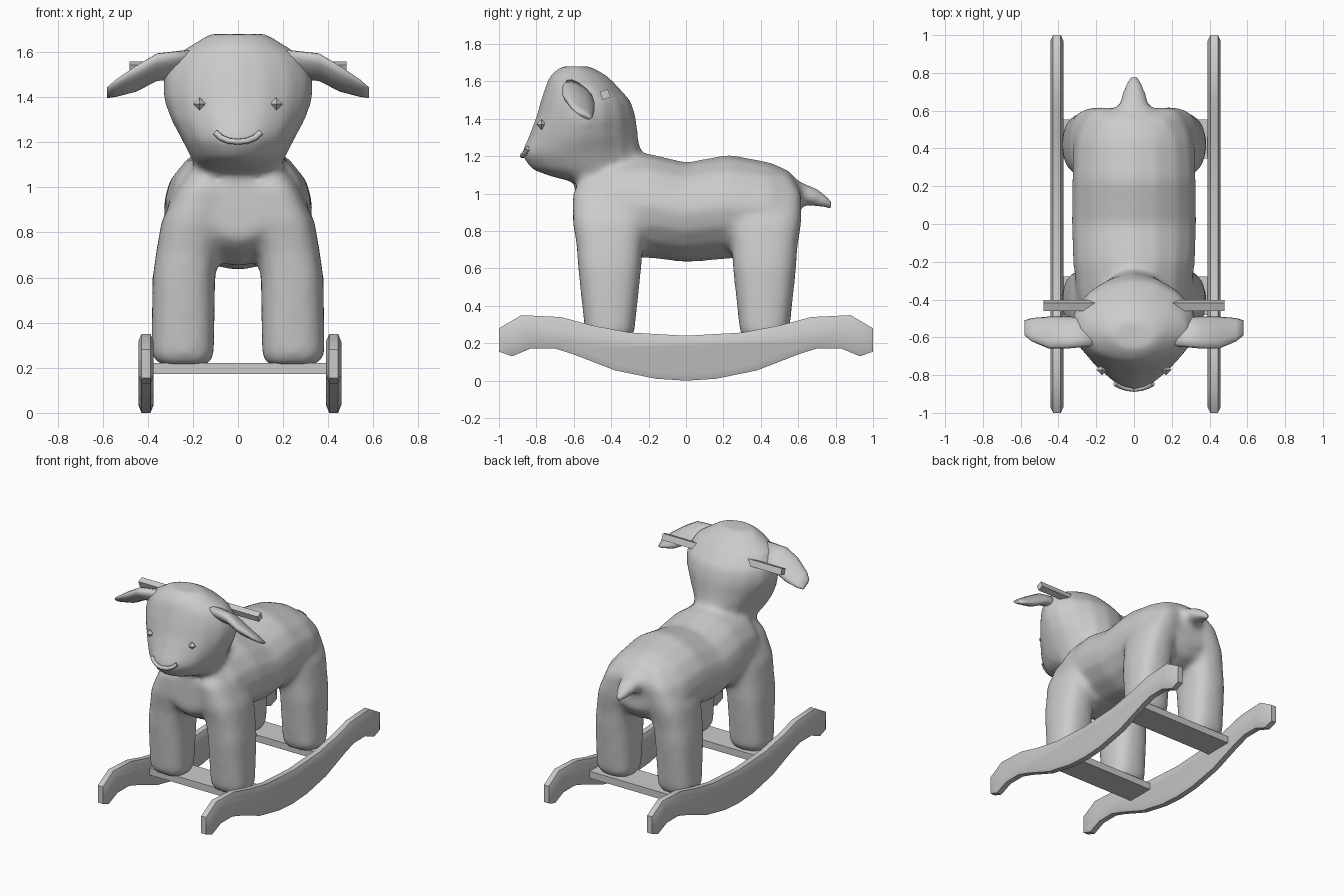
import bpy, bmesh
from math import cos, sin, pi, copysign, radians
from mathutils import Matrix, Vector

cube = bpy.data.objects.get("Cube")
if cube:
    bpy.data.objects.remove(cube, do_unlink=True)

grey = bpy.data.materials.new("plain_grey")
grey.use_nodes = True
colour = (0.6, 0.6, 0.6, 1)
grey.diffuse_color = colour
grey.node_tree.nodes["Principled BSDF"].inputs["Base Color"].default_value = colour


def add_object(name, bm, smooth=False):
    """Turn a bmesh into a named, coloured object."""
    bmesh.ops.recalc_face_normals(bm, faces=bm.faces)
    mesh = bpy.data.meshes.new(name)
    for face in bm.faces:
        face.smooth = smooth
    bm.to_mesh(mesh)
    bm.free()
    mesh.materials.append(grey)
    obj = bpy.data.objects.new(name, mesh)
    bpy.context.collection.objects.link(obj)
    return obj


def loft(bm, axis, rings, power=2.0, sides=16, flip=1):
    """Skin superellipse rings (centre, radius, radius) stacked along an axis."""
    across = [i for i in range(3) if i != axis]
    previous = first = None
    for centre, ra, rb in rings:
        loop = []
        for k in range(sides):
            angle = 2 * pi * k / sides
            p = Vector(centre)
            for i, r, t in zip(across, (ra, rb), (cos(angle), sin(angle))):
                p[i] += r * copysign(abs(t) ** (2 / power), t)
            p.x *= flip
            loop.append(bm.verts.new(p))
        if previous:
            for k in range(sides):
                n = (k + 1) % sides
                bm.faces.new((previous[k], previous[n], loop[n], loop[k]))
        first = first or loop
        previous = loop
    bm.faces.new(first)
    bm.faces.new(previous)


def add_box(name, centre, size, tilt=0):
    bm = bmesh.new()
    bmesh.ops.create_cube(bm, size=1)
    bmesh.ops.scale(bm, vec=size, verts=bm.verts)
    obj = add_object(name, bm)
    obj.location = centre
    obj.rotation_euler.x = tilt
    return obj


# Plush body: trunk, head with neck, tail and four legs fused into one skin
plush = bmesh.new()
trunk = [(-.595, .9, .14, .13), (-.54, .92, .23, .2), (-.42, .93, .3, .28),
         (-.2, .935, .325, .28), (0, .9, .333, .268), (.23, .93, .33, .28),
         (.45, .92, .32, .248), (.55, .92, .28, .205), (.605, .93, .2, .13)]
loft(plush, 1, [((0, y, z), rx, rz) for y, z, rx, rz in trunk], 1.9)

head = [(.95, -.41, .25, .18), (1.06, -.4, .2, .19), (1.09, -.48, .19, .24),
        (1.13, -.53, .21, .3), (1.21, -.56, .25, .325), (1.3, -.55, .3, .295),
        (1.4, -.535, .335, .27), (1.49, -.535, .335, .245), (1.58, -.56, .29, .19),
        (1.63, -.575, .21, .155), (1.68, -.59, .13, .08)]
loft(plush, 2, [((0, y, z), rx, ry) for z, y, rx, ry in head], 1.85)

tail = [(.46, .98, .19, .14), (.58, .99, .12, .09), (.64, .995, .08, .055),
        (.7, .98, .062, .052), (.75, .955, .045, .036), (.785, .935, .028, .022)]
loft(plush, 1, [((0, y, z), rx, rz) for y, z, rx, rz in tail], sides=12)

leg = [(.215, .24, .115, .105), (.26, .245, .14, .133), (.6, .24, .14, .17),
       (.72, .225, .138, .178), (.85, .2, .14, .2), (1.0, .15, .12, .2),
       (1.1, .1, .1, .14)]
for y in (-.408, .42):
    for side in (-1, 1):
        loft(plush, 2, [((x, y, z), rx, ry) for z, x, rx, ry in leg], 2.6, flip=side)

body = add_object("plush_body", plush, True)
remesh = body.modifiers.new("fuse", 'REMESH')
remesh.mode = 'VOXEL'
remesh.voxel_size = 0.02
remesh.use_smooth_shade = True
soften = body.modifiers.new("soften", 'SMOOTH')
soften.factor = 0.5
soften.iterations = 12

# Paired parts
ear = [(.2, -.57, 1.55, .075, .05), (.36, -.575, 1.53, .085, .046),
       (.45, -.575, 1.48, .085, .042), (.54, -.56, 1.445, .062, .024),
       (.58, -.55, 1.43, .04, .014)]
ear_slant = Matrix.Identity(4)
ear_slant[2][1] = -.5
ear_pivot = Matrix.Translation((0, .57, 0))

upper = [(1, .28), (.88, .35), (.67, .34), (.5, .295), (.3, .257)]
lower = [(.16, .01), (.38, .055), (.6, .14), (.7, .172), (.83, .172),
         (.93, .13), (1, .155)]
outline = ([(0, 0)] + lower + upper + [(0, .24)]
           + [(-y, z) for y, z in reversed(upper)]
           + [(-y, z) for y, z in reversed(lower)])

for side, label in ((1, "left"), (-1, "right")):
    # Floppy ear: leaf slanting down towards the back
    bm = bmesh.new()
    loft(bm, 0, [((x, y, z), ry, rz) for x, y, z, ry, rz in ear], sides=12, flip=side)
    bmesh.ops.transform(bm, matrix=ear_slant, space=ear_pivot, verts=bm.verts)
    add_object(label + "_ear", bm, True)

    # Handle stick
    add_box(label + "_handle", (side * .335, -.432, 1.53), (.29, .045, .045), radians(20))

    # Eye bead
    bm = bmesh.new()
    bmesh.ops.create_uvsphere(bm, u_segments=4, v_segments=2, radius=.028)
    eye = add_object(label + "_eye", bm)
    eye.location = (side * .17, -.772, 1.37)

    # Rocker runner: extruded outline whose sides swell gently
    bm = bmesh.new()
    x, rim, swell = side * .416 + .008, .04, .014
    face = bm.faces.new([bm.verts.new((x - rim / 2, y, z)) for y, z in outline])
    extruded = bmesh.ops.extrude_face_region(bm, geom=[face])
    moved = [v for v in extruded["geom"] if isinstance(v, bmesh.types.BMVert)]
    bmesh.ops.translate(bm, vec=(rim, 0, 0), verts=moved)
    bmesh.ops.recalc_face_normals(bm, faces=bm.faces)
    for cheek in [f for f in bm.faces if len(f.verts) == len(outline)]:
        bmesh.ops.inset_region(bm, faces=[cheek], thickness=.035, depth=swell)
    runner = add_object(label + "_rocker", bm, True)
    runner.data.set_sharp_from_angle(angle=radians(35))

# Cross boards between the rockers
for label, y in (("front", -.38), ("back", .45)):
    add_box(label + "_board", (.008, y, .197), (.8, .205, .05))

# Smiling mouth
curve = bpy.data.curves.new("mouth", 'CURVE')
curve.dimensions = '3D'
curve.bevel_depth = .014
curve.bevel_resolution = 1
curve.use_fill_caps = True
half = [(.1, -.845, 1.243), (.075, -.858, 1.22), (.04, -.87, 1.206)]
path = [(-x, y, z) for x, y, z in half] + [(0, -.875, 1.202)] + half[::-1]
spline = curve.splines.new('POLY')
spline.points.add(len(path) - 1)
for point, co in zip(spline.points, path):
    point.co = (*co, 1)
curve.materials.append(grey)
bpy.context.collection.objects.link(bpy.data.objects.new("mouth", curve))
